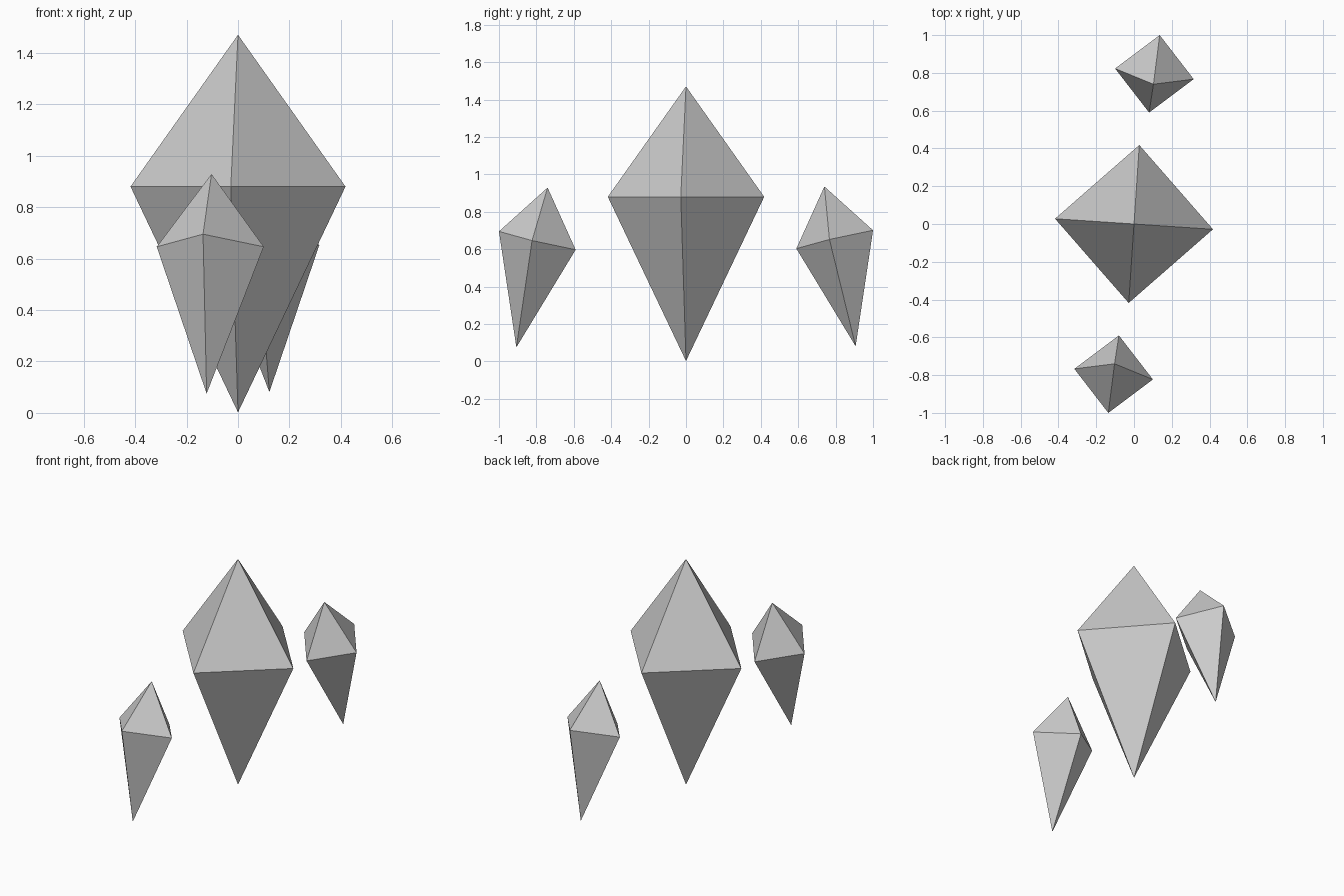
import bpy
from mathutils import Vector

if "Cube" in bpy.data.objects:
    bpy.data.objects.remove(bpy.data.objects["Cube"])


def crystal(name, centre, u, v, top, bottom):
    """Four-sided double pyramid: girdle spanned by half-diagonals u and v."""
    c, u, v = Vector(centre), Vector(u), Vector(v)
    verts = [c + u, c + v, c - u, c - v, Vector(top), Vector(bottom)]
    faces = []
    for i in range(4):
        j = (i + 1) % 4
        faces += [(i, j, 4), (j, i, 5)]
    mesh = bpy.data.meshes.new(name)
    mesh.from_pydata(verts, [], faces)
    obj = bpy.data.objects.new(name, mesh)
    bpy.context.collection.objects.link(obj)


# Large upright crystal
crystal("main_crystal", (0, 0, 0.88), (0.418, -0.028, 0), (0.028, 0.418, 0),
        (0, 0, 1.47), (0, 0, 0.002))

# Two small tilted crystals, half a turn apart about z
for name, s, dz in (("front_crystal", 1, 0), ("back_crystal", -1, 0.006)):
    crystal(name, (-0.108 * s, -0.795 * s, 0.646 + dz),
            (0.208 * s, -0.028 * s, 0), (0.028 * s, 0.205 * s, -0.049),
            (-0.103 * s, -0.74 * s, 0.929 + dz),
            (-0.122 * s, -0.907 * s, 0.075 + dz))
